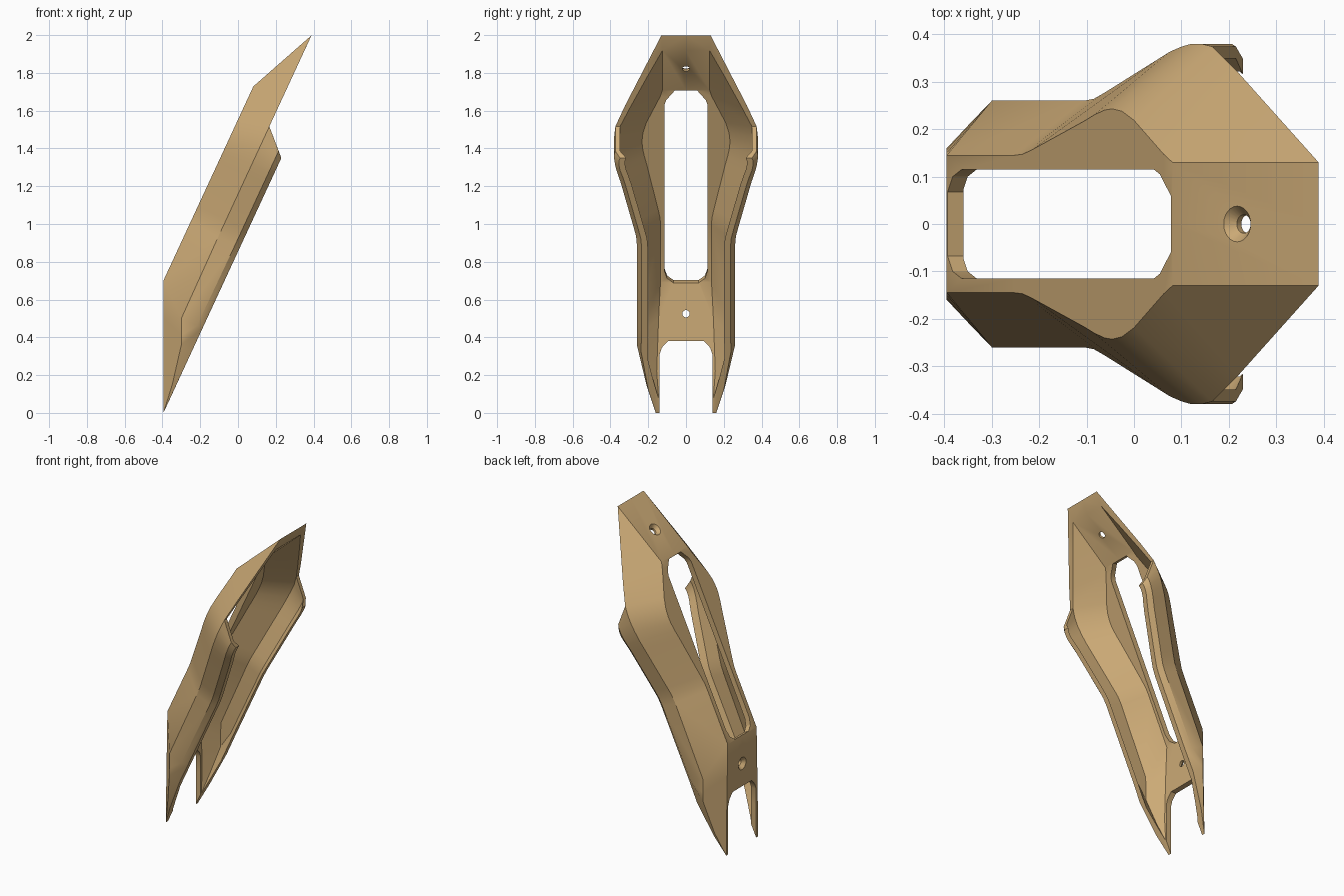
import bpy, bmesh, math
from mathutils import Vector

if "Cube" in bpy.data.objects:
    bpy.data.objects.remove(bpy.data.objects["Cube"])

tan = bpy.data.materials.new("tan")
tan.diffuse_color = (0.60, 0.40, 0.18, 1)
tan.use_nodes = True
tan.node_tree.nodes["Principled BSDF"].inputs["Base Color"].default_value = tan.diffuse_color


def P(s, n, y):
    """Slanted frame: s runs up the spine, n is the depth below it."""
    return (-0.395 + 0.42 * s + 0.907 * n, y, 0.7 + 0.907 * s - 0.42 * n)


def ring(pts):
    """Add the centre points to a half section."""
    a, h = pts[0], pts[-1]
    return [(a[0], 0, a[2])] + pts + [(h[0], 0, h[2])]


def section(sa, ya, sb, yb, sc, sd):
    """Half section: plate edge, crease, wall, turned-in lip, then the inside."""
    end = sb > 0.95
    return ring([P(sa, 0, ya), P(sb, 0.166, yb), P(sc, 0.265, yb),
                 P(sd, 0.294, yb - 0.025), P(sd, 0.294, yb - 0.058),
                 P(sc, 0.265, yb - 0.025), P(sb, 0.166 if end else 0.172, yb - 0.025),
                 P(sa, 0.035, ya - 0.01)])


# Lower tail sections
tip, tip_in = (-0.395, 0.16, 0), (-0.36, 0.145, 0.075)
lower = [
    ring([tip] * 4 + [tip_in] * 4),
    ring([(-0.395, 0.157, 0.2), (-0.348, 0.21, 0.15), (-0.348, 0.21, 0.15),
          (-0.338, 0.20, 0.123), (-0.317, 0.172, 0.168), (-0.33, 0.192, 0.2),
          (-0.33, 0.192, 0.2), (-0.36, 0.155, 0.22)]),
    ring([(-0.395, 0.15, 0.5), (-0.3, 0.26, 0.41), (-0.3, 0.26, 0.36),
          (-0.245, 0.238, 0.324), (-0.262, 0.203, 0.287), (-0.287, 0.235, 0.36),
          (-0.287, 0.235, 0.42), (-0.36, 0.145, 0.5)]),
    ring([(-0.395, 0.145, 0.7), (-0.3, 0.26, 0.5), P(-0.14, 0.262, 0.26),
          P(-0.14, 0.294, 0.235), P(-0.14, 0.294, 0.202), P(-0.14, 0.262, 0.235),
          (-0.285, 0.235, 0.51), P(0.008, 0.035, 0.135)]),
]
# Middle sections: plate s, plate y, crease s, crease y, wall s, lip s
for row in [(0.34, 0.145, 0.33, 0.26, 0.33, 0.33),
            (0.38, 0.147, 0.38, 0.264, 0.38, 0.38),
            (0.43, 0.157, 0.43, 0.276, 0.43, 0.43),
            (0.69, 0.217, 0.70, 0.347, 0.70, 0.70),
            (0.74, 0.230, 0.76, 0.363, 0.75, 0.75),
            (0.79, 0.240, 0.82, 0.374, 0.79, 0.78),
            (0.83, 0.243, 0.87, 0.380, 0.83, 0.81),
            (0.88, 0.238, 0.92, 0.380, 0.86, 0.835),
            (0.94, 0.219, 0.977, 0.374, 0.88, 0.852)]:
    lower.append(section(*row))

# Upper flap sections, without the wall and lip
last = lower[-1]
upper = [last[:3] + last[7:],
         ring([P(1.09, 0, 0.147), P(1.10, 0.166, 0.322),
               P(1.085, 0.166, 0.297), P(1.09, 0.035, 0.137)]),
         ring([P(1.134, 0, 0.13), P(1.30, 0.166, 0.228),
               P(1.262, 0.166, 0.208), P(1.127, 0.035, 0.125)]),
         ring([P(1.509, 0.166, 0.13)] * 2 + [P(1.42, 0.166, 0.125)] * 2)]

bm = bmesh.new()
verts = {}


def face(points, side):
    vs = []
    for x, y, z in points:
        key = (round(x, 4), round(y * side, 4) + 0.0, round(z, 4))
        v = verts.get(key) or verts.setdefault(key, bm.verts.new(key))
        if v not in vs:
            vs.append(v)
    if len(vs) > 2 and not bm.faces.get(vs):
        bm.faces.new(vs)


for side in (1, -1):
    for rings in (lower, upper):
        for r, q in zip(rings, rings[1:]):
            for j in range(len(r) - 1):
                face((r[j], r[j + 1], q[j + 1], q[j]), side)
    face(last[2:8], side)          # upper end of the wall
    face(lower[0], side)           # tail tip
    face(upper[-1], side)          # top rim
bmesh.ops.recalc_face_normals(bm, faces=bm.faces)
mesh = bpy.data.meshes.new("bracket_shell")
bm.to_mesh(mesh)
shell = bpy.data.objects.new("bracket_shell", mesh)
bpy.context.collection.objects.link(shell)
mesh.materials.append(tan)


def cut(name, rings):
    """Subtract a closed loft from the shell."""
    b = bmesh.new()
    loops = [[b.verts.new(p) for p in r] for r in rings]
    k = len(loops[0])
    for r, q in zip(loops, loops[1:]):
        for j in range(k):
            b.faces.new((r[j], r[(j + 1) % k], q[(j + 1) % k], q[j]))
    b.faces.new(loops[0])
    b.faces.new(loops[-1])
    bmesh.ops.recalc_face_normals(b, faces=b.faces)
    m = bpy.data.meshes.new(name)
    b.to_mesh(m)
    m.materials.append(tan)
    o = bpy.data.objects.new(name, m)
    bpy.context.collection.objects.link(o)
    mod = shell.modifiers.new(name, 'BOOLEAN')
    mod.operation, mod.solver, mod.object = 'DIFFERENCE', 'EXACT', o
    bpy.context.view_layer.objects.active = shell
    bpy.ops.object.modifier_apply(modifier=name)
    bpy.data.objects.remove(o)


def both(half):
    return half + [(a, -y) for a, y in reversed(half)]


# Long slot through the spine
slot = both([(0.004, 0.067), (0.03, 0.10), (0.075, 0.115),
             (1.04, 0.115), (1.07, 0.105), (1.125, 0.06)])
cut("slot_cutter", [[P(s, n, y) for s, y in slot] for n in (-0.1, 0.1)])

# Notch between the tail legs
notch = both([(-0.1, 0.14), (0.31, 0.14), (0.345, 0.128), (0.38, 0.095)])
cut("notch_cutter", [[(x, y, z) for z, y in notch] for x in (-0.5, -0.25)])


# Countersunk screw holes
def hole(name, centre, inward):
    c, d = Vector(centre), Vector(inward).normalized()
    e, f = Vector((0, 1, 0)), d.cross(Vector((0, 1, 0)))
    angles = [math.tau * i / 24 for i in range(24)]
    cut(name, [[c + d * t + (e * math.cos(a) + f * math.sin(a)) * r for a in angles]
               for t, r in ((-0.02, 0.056), (0.022, 0.0195), (0.08, 0.0195))])


hole("lower_hole_cutter", (-0.395, 0, 0.525), (1, 0, 0))
hole("upper_hole_cutter", (0.217, 0, 1.849), (0.661, 0, -0.751))

bpy.ops.object.select_all(action='DESELECT')
shell.select_set(True)
bpy.context.view_layer.objects.active = shell
bpy.ops.object.shade_smooth_by_angle(angle=math.radians(28))
